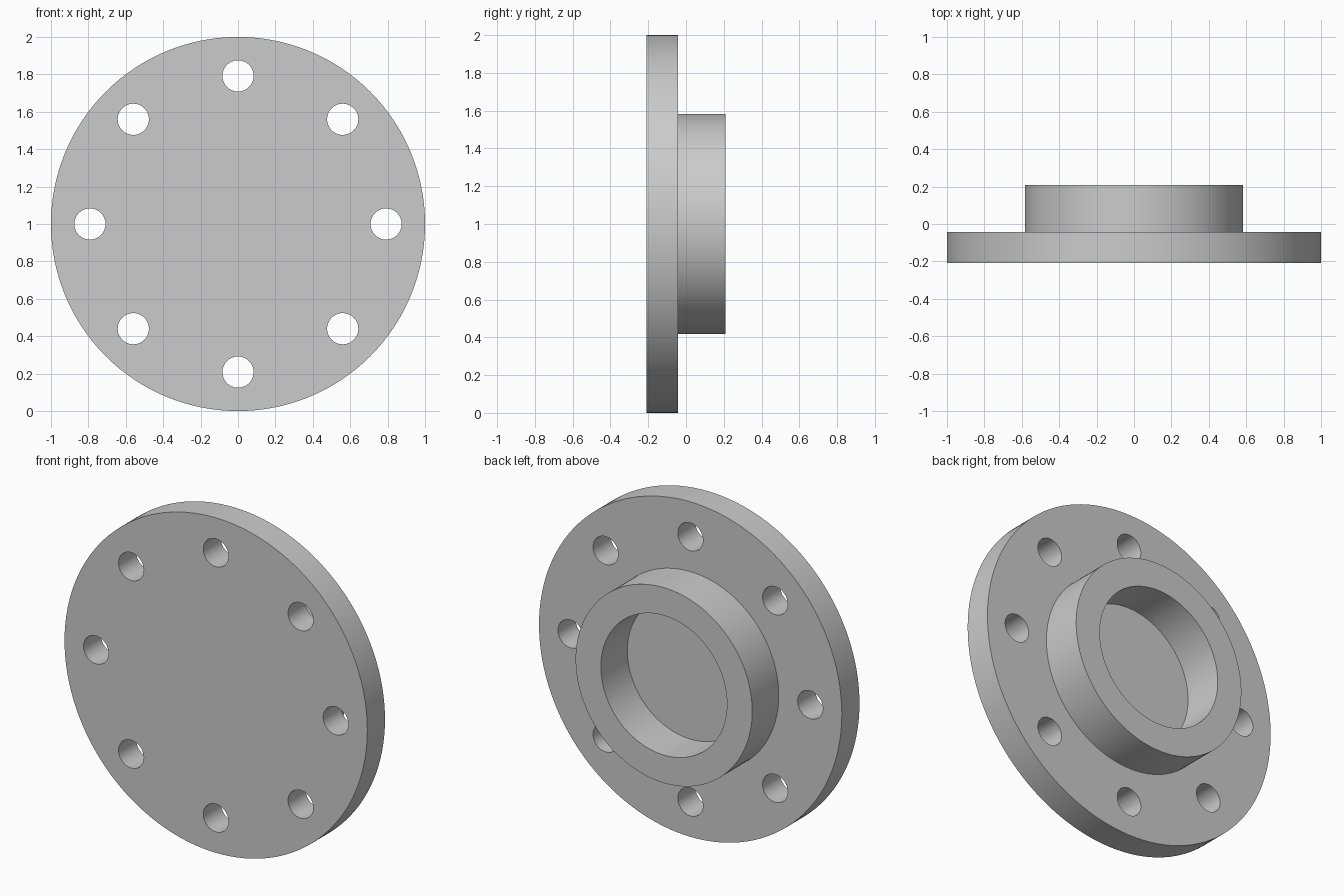
import bpy
import bmesh
from math import cos, sin, pi, radians
from mathutils import Matrix

cube = bpy.data.objects.get("Cube")
if cube:
    bpy.data.objects.remove(cube, do_unlink=True)

# Proportions, all measured from the flange axis
UNIT = 1 / 120
PLATE_R, HUB_R, BORE_R = 120 * UNIT, 70 * UNIT, 50 * UNIT
HOLE_R, BOLT_CIRCLE_R, HOLES = 10 * UNIT, 95 * UNIT, 8
FRONT, STEP, BACK = -25 * UNIT, -5 * UNIT, 25 * UNIT
AXIS_Z = PLATE_R

steel = bpy.data.materials.new("plain grey steel")
steel.use_nodes = True
grey = (0.6, 0.6, 0.6, 1)
steel.diffuse_color = grey
steel.node_tree.nodes["Principled BSDF"].inputs["Base Color"].default_value = grey


def make_object(name, bm):
    mesh = bpy.data.meshes.new(name)
    bm.to_mesh(mesh)
    bm.free()
    mesh.materials.append(steel)
    obj = bpy.data.objects.new(name, mesh)
    bpy.context.collection.objects.link(obj)
    return obj


def add_cylinder(bm, radius, y0, y1, x=0, z=AXIS_Z, segments=128):
    place = Matrix.Translation((x, (y0 + y1) / 2, z)) @ Matrix.Rotation(pi / 2, 4, "X")
    bmesh.ops.create_cone(bm, cap_ends=True, segments=segments, radius1=radius,
                          radius2=radius, depth=y1 - y0, matrix=place)


def cut(target, cutter):
    mod = target.modifiers.new("cut", "BOOLEAN")
    mod.operation = "DIFFERENCE"
    mod.solver = "EXACT"
    mod.object = cutter
    select(target)
    bpy.ops.object.modifier_apply(modifier=mod.name)
    bpy.data.objects.remove(cutter, do_unlink=True)


def select(obj):
    bpy.ops.object.select_all(action="DESELECT")
    obj.select_set(True)
    bpy.context.view_layer.objects.active = obj


# Round plate, drilled with a circle of bolt holes
bm = bmesh.new()
add_cylinder(bm, PLATE_R, FRONT, STEP)
plate = make_object("flange_plate", bm)

bm = bmesh.new()
for i in range(HOLES):
    a = 2 * pi * i / HOLES
    add_cylinder(bm, HOLE_R, FRONT - 0.1, STEP + 0.1, BOLT_CIRCLE_R * cos(a),
                 AXIS_Z + BOLT_CIRCLE_R * sin(a), segments=48)
drills = make_object("bolt_hole_cutter", bm)
drills.hide_render = True
cut(plate, drills)

# Raised hub ring on the back, open down to the plate
bm = bmesh.new()
profile = [(HUB_R, STEP), (HUB_R, BACK), (BORE_R, BACK), (BORE_R, STEP)]
verts = [bm.verts.new((r, y, AXIS_Z)) for r, y in profile]
edges = [bm.edges.new(pair) for pair in zip(verts, verts[1:])]
bmesh.ops.spin(bm, geom=verts + edges, cent=(0, 0, AXIS_Z), axis=(0, 1, 0),
               angle=2 * pi, steps=128, use_merge=True)
bmesh.ops.remove_doubles(bm, verts=bm.verts, dist=0.0001)
bmesh.ops.recalc_face_normals(bm, faces=bm.faces)
# Make sure the rim faces outwards
rim = max(bm.faces, key=lambda f: f.calc_center_median().y)
if rim.normal.y < 0:
    bmesh.ops.reverse_faces(bm, faces=bm.faces)
hub = make_object("hub_ring", bm)

# Smooth walls with crisp rims
for obj in (plate, hub):
    select(obj)
    bpy.ops.object.shade_smooth_by_angle(angle=radians(30))
